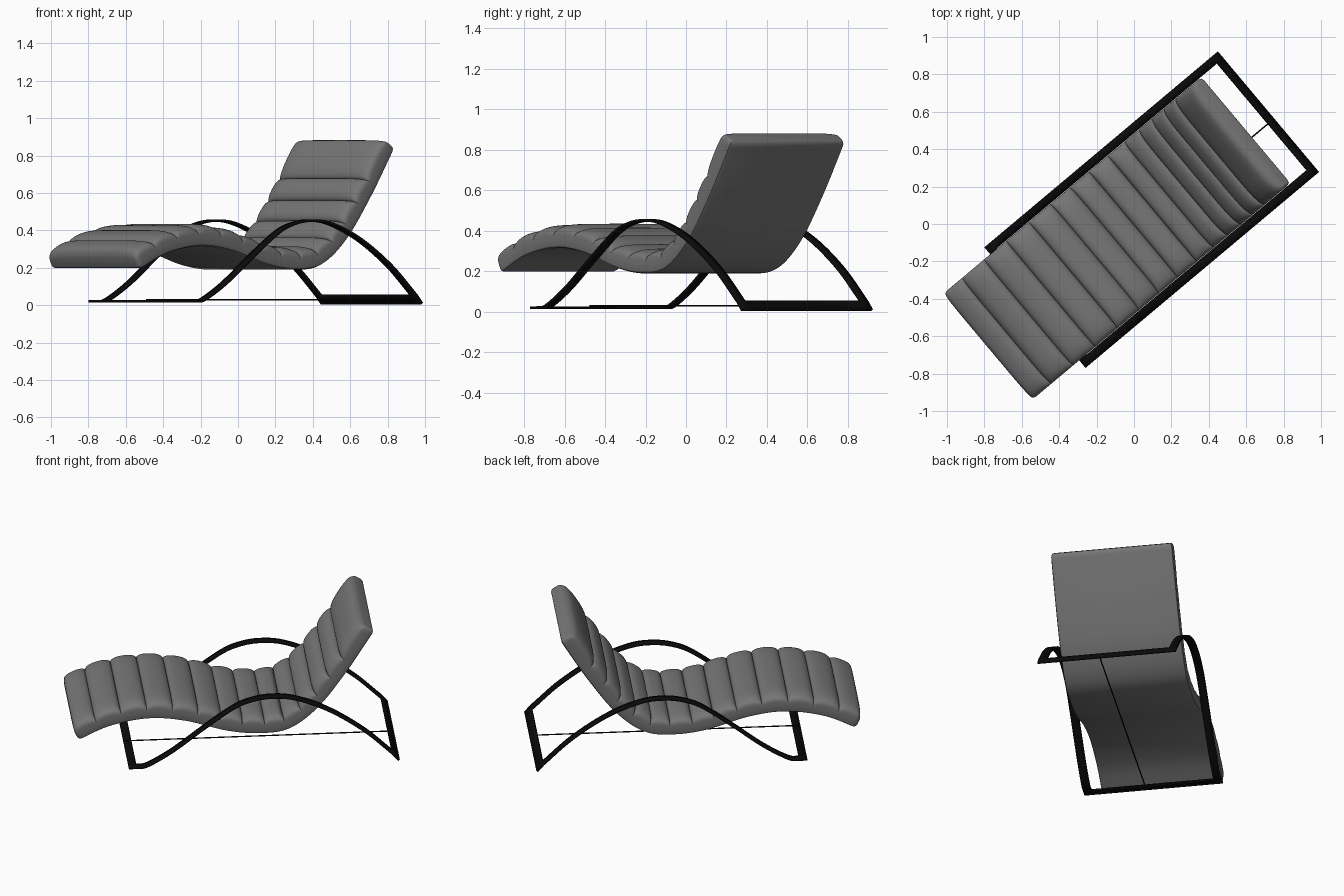
import bpy, bmesh, math
from mathutils import Vector

if "Cube" in bpy.data.objects:
    bpy.data.objects.remove(bpy.data.objects["Cube"])

TURN = math.radians(40)      # the lounger stands diagonally


def material(name, value):
    m = bpy.data.materials.new(name)
    m.use_nodes = True
    color = (value, value, value, 1)
    m.diffuse_color = color
    m.node_tree.nodes["Principled BSDF"].inputs["Base Color"].default_value = color
    return m


def spline(points, steps=24):
    """Smooth curve through the points, as (length, height) vectors."""
    p = [Vector(q) for q in points]
    p = [2 * p[0] - p[1]] + p + [2 * p[-1] - p[-2]]
    out = []
    for a, b, c, d in zip(p, p[1:], p[2:], p[3:]):
        for i in range(steps):
            t = i / steps
            out.append(0.5 * (2 * b + (c - a) * t + (2 * a - 5 * b + 4 * c - d) * t ** 2
                              + (3 * b - a - 3 * c + d) * t ** 3))
    return out + [p[-2]]


def arc_lengths(path):
    total = [0.0]
    for a, b in zip(path, path[1:]):
        total.append(total[-1] + (b - a).length)
    return total


def sample(path, lengths, d):
    """Point and upward normal at distance d along the path."""
    i = 0
    while i < len(path) - 2 and lengths[i + 1] < d:
        i += 1
    span = path[i + 1] - path[i]
    tangent = span.normalized()
    return path[i] + span * ((d - lengths[i]) / span.length), Vector((-tangent.y, tangent.x))


def finish(name, bm, mat, smooth=None):
    bmesh.ops.recalc_face_normals(bm, faces=bm.faces)
    mesh = bpy.data.meshes.new(name)
    bm.to_mesh(mesh)
    bm.free()
    ob = bpy.data.objects.new(name, mesh)
    bpy.context.collection.objects.link(ob)
    ob.data.materials.append(mat)
    ob.rotation_euler.z = TURN
    if smooth:
        bpy.ops.object.select_all(action="DESELECT")
        ob.select_set(True)
        bpy.context.view_layer.objects.active = ob
        bpy.ops.object.shade_smooth_by_angle(angle=math.radians(smooth))
    return ob


grey = material("grey upholstery", 0.18)
black = material("black metal", 0.003)

# Cushion: quilted pad swept along the underside curve
under = spline([(-0.99, 0.19), (-0.8, 0.275), (-0.57, 0.315), (-0.35, 0.29), (-0.1, 0.215),
                (0.1, 0.19), (0.28, 0.215), (0.45, 0.345), (0.62, 0.57), (0.79, 0.84)])
lengths = arc_lengths(under)
TOTAL, HEAD, ROLLS, HALF = lengths[-1], 0.25, 13, 0.37
roll = (TOTAL - HEAD) / ROLLS
seams = [i * roll for i in range(ROLLS + 1)] + [TOTAL]


def cross_section(puff, end):
    """Loop of (side, height) around the pad; puff 0 at a seam, 1 on a crown."""
    half = [(HALF - 0.02, 0), (HALF - 0.004, 0.006), (HALF, 0.02), (HALF, 0.045)]
    for i in range(13):
        a = math.pi / 2 * i / 12
        side = HALF * math.cos(a) ** 0.3 if i < 12 else 0
        half.append((side, 0.055 + (0.03 + 0.028 * puff) * math.sin(a) ** 0.7 + 0.008 * puff))
    loop = half + [(-x, h) for x, h in reversed(half[:-1])]
    return [(x * (0.96 + 0.04 * end), 0.045 + (h - 0.045) * (0.6 + 0.4 * end)) for x, h in loop]


bm = bmesh.new()
rings = []
for a, b in zip(seams, seams[1:]):
    for i in range(16 if b < TOTAL else 25):
        # stations crowd towards the seams so the creases stay crisp
        f = 0.5 - 0.5 * math.cos(math.pi * i / (16 if b < TOTAL else 24))
        d = a + (b - a) * f
        puff = math.sqrt(max(0, 1 - abs(2 * f - 1) ** 2.5))
        k = min(1, d / 0.03, (TOTAL - d) / 0.03)
        end = math.sqrt(max(0, 1 - (1 - k) ** 2))
        p, n = sample(under, lengths, d)
        ring = []
        for x, h in cross_section(puff, end):
            q = p + n * h
            ring.append(bm.verts.new((q.x, x, q.y)))
        rings.append(ring)
for r, s in zip(rings, rings[1:]):
    for i in range(len(r)):
        j = (i + 1) % len(r)
        bm.faces.new((r[i], r[j], s[j], s[i]))
bm.faces.new(rings[0])
bm.faces.new(rings[-1])
finish("cushion", bm, grey, 40)

# Frame: one flat band forming two arched sides joined at both ends
arch = spline([(-0.645, 0.021), (-0.58, 0.03), (-0.43, 0.118), (-0.25, 0.255), (-0.08, 0.378),
               (0.03, 0.43), (0.16, 0.452), (0.31, 0.435), (0.51, 0.352), (0.72, 0.212),
               (0.895, 0.052)], 8)
arch = [Vector((-0.693, 0.021))] + arch + [Vector((0.932, 0.009))]
edges = (-0.423, -0.372, 0.372, 0.419)
bm = bmesh.new()
rows = [[bm.verts.new((p.x, y, p.y)) for y in edges] for p in arch]
for k, (r, s) in enumerate(zip(rows, rows[1:])):
    for i in range(3):
        if i != 1 or k in (0, len(rows) - 2):
            bm.faces.new((r[i], r[i + 1], s[i + 1], s[i]))
frame = finish("frame", bm, black, 30)
band = frame.modifiers.new("thickness", "SOLIDIFY")
band.thickness = 0.013
band.offset = 0

# Thin tie rod between the two cross bars
bm = bmesh.new()
bmesh.ops.create_cone(bm, cap_ends=True, segments=8, radius1=0.004, radius2=0.004, depth=1.59)
for v in bm.verts:
    v.co = Vector((v.co.z + 0.115, v.co.x - 0.05, v.co.y + 0.03))
finish("tie_rod", bm, black, 50)
